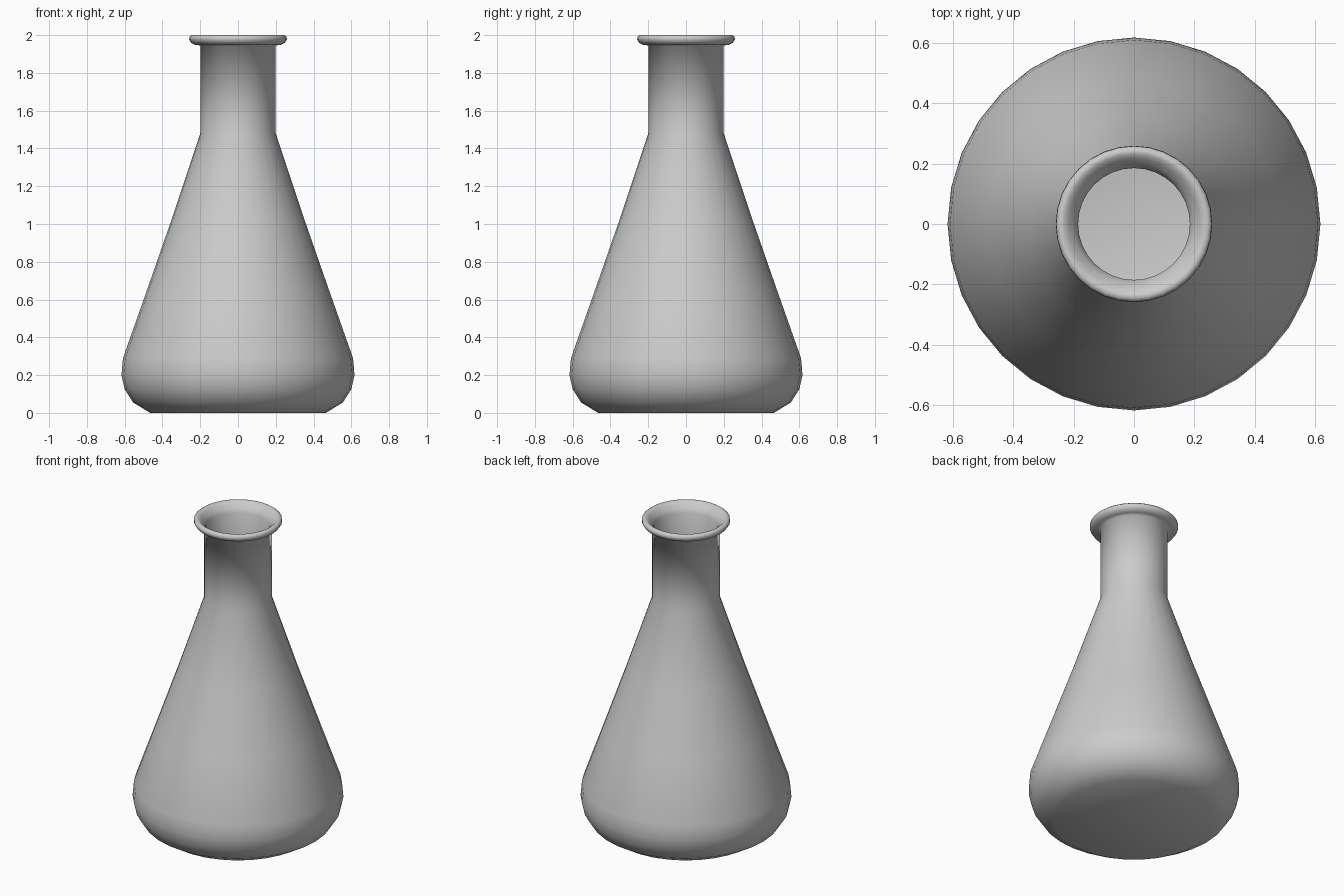
import bpy, bmesh, math

if "Cube" in bpy.data.objects:
    bpy.data.objects.remove(bpy.data.objects["Cube"])

SEGMENTS = 32

# outer wall from base to neck, as (radius, height)
outer = [(0.465, 0.0), (0.555, 0.055), (0.6, 0.125), (0.617, 0.2), (0.609, 0.29),
         (0.482, 0.65), (0.353, 1.02), (0.198, 1.485), (0.198, 1.945)]
# rounded flared lip
lip = [(0.225, 1.948), (0.247, 1.958), (0.259, 1.976), (0.257, 1.991), (0.246, 2.0),
       (0.232, 1.998), (0.217, 1.985), (0.2, 1.967), (0.185, 1.94)]
# inner wall from neck back down to the floor
inner = [(0.185, 1.487), (0.34, 1.018), (0.469, 0.648), (0.596, 0.285), (0.604, 0.2),
         (0.588, 0.131), (0.547, 0.067), (0.461, 0.014)]


def lathe(name, profile):
    bm = bmesh.new()
    rings = []
    for r, z in profile:
        rings.append([bm.verts.new((r * math.cos(2 * math.pi * i / SEGMENTS),
                                    r * math.sin(2 * math.pi * i / SEGMENTS), z))
                      for i in range(SEGMENTS)])
    for a, b in zip(rings, rings[1:]):
        for i in range(SEGMENTS):
            j = (i + 1) % SEGMENTS
            bm.faces.new((a[i], a[j], b[j], b[i]))
    # outside base and inside floor
    bm.faces.new(rings[0][::-1])
    bm.faces.new(rings[-1])
    bmesh.ops.recalc_face_normals(bm, faces=bm.faces)
    for f in bm.faces:
        f.smooth = True
    mesh = bpy.data.meshes.new(name)
    bm.to_mesh(mesh)
    bm.free()
    obj = bpy.data.objects.new(name, mesh)
    bpy.context.collection.objects.link(obj)
    return obj


lathe("conical_flask", outer + lip + inner)
